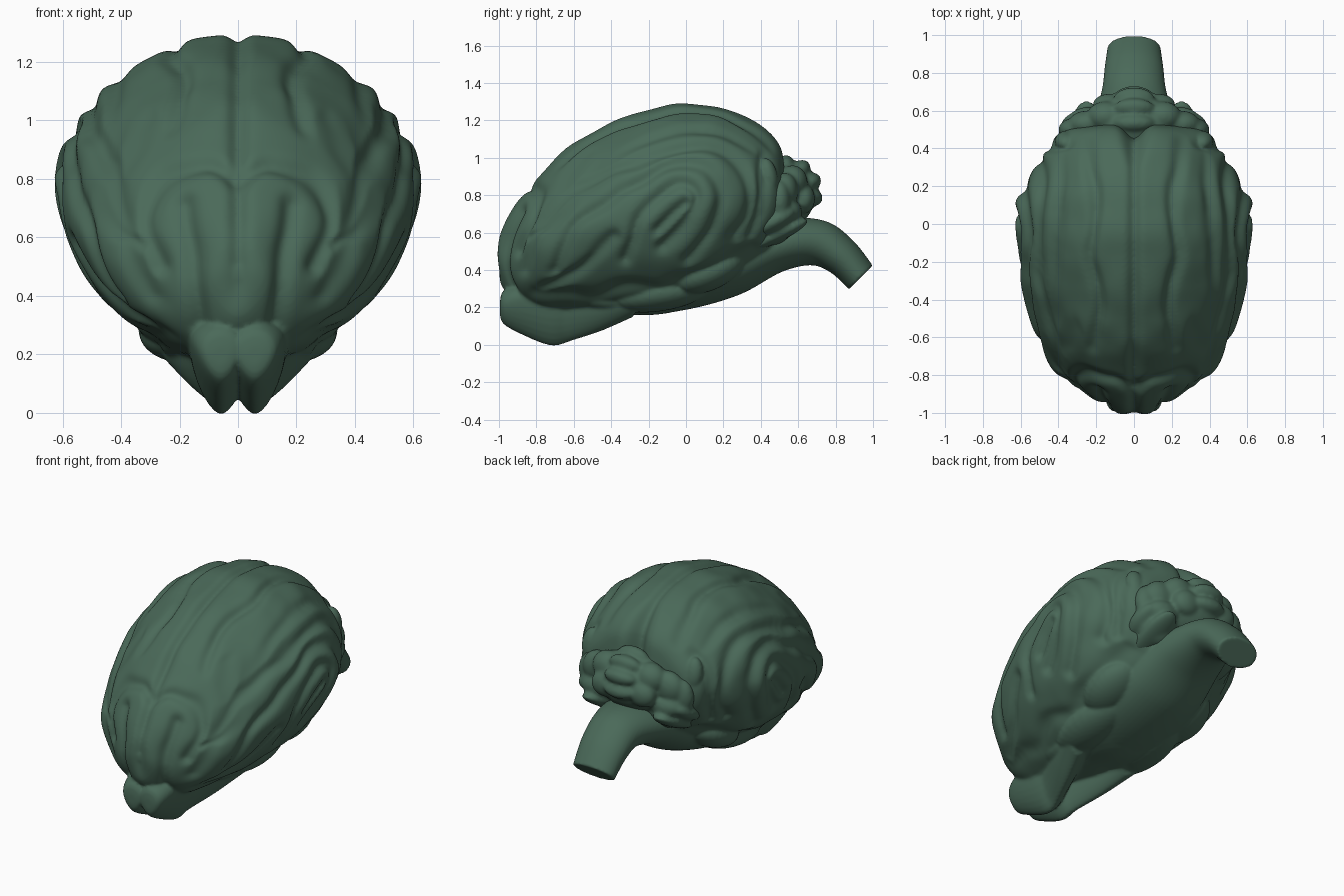
import bpy, bmesh, math
from mathutils import Vector, noise, kdtree

cube = bpy.data.objects.get("Cube")
if cube:
    bpy.data.objects.remove(cube)

green = bpy.data.materials.new("dark green")
green.use_nodes = True
COLOUR = (0.069, 0.143, 0.1, 1)
green.diffuse_color = COLOUR
green.node_tree.nodes["Principled BSDF"].inputs["Base Color"].default_value = COLOUR


def spline(points, steps):
    """Smooth curve through points of any dimension."""
    pts = [points[0]] + list(points) + [points[-1]]
    out = []
    for a, b, c, d in zip(pts, pts[1:], pts[2:], pts[3:]):
        for i in range(steps):
            t = i / steps
            out.append([q + t * (r - p) / 2 + t * t * (p - 2.5 * q + 2 * r - s / 2)
                        + t ** 3 * (3 * (q - r) + s - p) / 2
                        for p, q, r, s in zip(a, b, c, d)])
    return out + [list(points[-1])]


def skin(bm, rings):
    """Join rings of points into a closed skin."""
    rows = [[bm.verts.new(p) for p in ring] for ring in rings]
    for low, high in zip(rows, rows[1:]):
        for i in range(len(low)):
            j = (i + 1) % len(low)
            bm.faces.new((low[i], low[j], high[j], high[i]))
    bm.faces.new(rows[0])
    bm.faces.new(rows[-1])
    bmesh.ops.recalc_face_normals(bm, faces=bm.faces)
    bm.normal_update()


def finish(name, bm, voxel, rounds):
    """Make the object and melt its overlapping lobes into one soft skin."""
    mesh = bpy.data.meshes.new(name)
    bm.to_mesh(mesh)
    bm.free()
    mesh.materials.append(green)
    obj = bpy.data.objects.new(name, mesh)
    bpy.context.collection.objects.link(obj)
    remesh = obj.modifiers.new("fuse", "REMESH")
    remesh.mode = "VOXEL"
    remesh.voxel_size = voxel
    remesh.use_smooth_shade = True
    soften = obj.modifiers.new("soften", "SMOOTH")
    soften.iterations = rounds


def section(y, top, bottom, width, middle, count, upper, lower, x0=0):
    """Egg-shaped ring across y, widest at the middle height."""
    ring = []
    for i in range(count):
        a = 2 * math.pi * (i + 0.5) / count
        c, s = math.cos(a), math.sin(a)
        p = 2 / (lower if s < 0 else upper)
        x = math.copysign(abs(c) ** p, c) * width
        rise = abs(s) ** p
        z = middle + (rise * (top - middle) if s > 0 else rise * (bottom - middle))
        ring.append((x0 + x, y, z))
    return ring


# Cerebrum stations: y, top, bottom, half width, widest height
CEREBRUM = [(-.995, .50, .45, .03, .48), (-.98, .61, .33, .1, .46),
            (-.9, .765, .24, .245, .47), (-.78, .90, .19, .41, .52),
            (-.6, 1.07, .17, .505, .6), (-.35, 1.2, .17, .58, .7),
            (-.1, 1.28, .18, .615, .77), (.1, 1.28, .25, .62, .79),
            (.25, 1.25, .33, .55, .8), (.4, 1.17, .42, .455, .8),
            (.49, 1.08, .55, .35, .8), (.525, .96, .72, .15, .82)]

# Grooves seen from the side (y, z), above (x, y) and the front (x, z)
SIDE = [[(-.86, .4), (-.8, .62), (-.55, .85), (-.2, 1), (.1, 1.05), (.28, .95), (.33, .75), (.26, .58)],
        [(-.7, .4), (-.6, .62), (-.35, .8), (-.1, .95), (.1, .94), (.2, .8), (.12, .6), (0, .46)],
        [(-.32, .48), (-.25, .68), (-.05, .85), (.07, .8), (0, .65), (-.12, .52)],
        [(-.14, .62), (-.06, .7), (0, .75)],
        [(-.8, .28), (-.5, .27), (-.3, .33), (-.1, .31), (.15, .42), (.36, .52)],
        [(.4, 1), (.4, .8), (.34, .6)],
        [(-.76, .3), (-.55, .42), (-.4, .58)]]
ABOVE = [[(.24, .44), (.2, .1), (.22, -.2), (.17, -.45), (.22, -.65)],
         [(.37, .42), (.39, .1), (.41, -.2), (.43, -.45), (.36, -.7)]]
FRONT = [[(.02, .8), (.1, .84), (.24, .8), (.32, .68), (.26, .5)],
         [(.13, .32), (.14, .5), (.18, .7)],
         [(.3, 1), (.35, .9), (.43, .75), (.42, .63), (.33, .58)]]


def groove_tree(lines):
    """Search tree over every point along the grooves."""
    points = [(*p, 0) for line in lines for p in spline(line, 20)]
    tree = kdtree.KDTree(len(points))
    for i, p in enumerate(points):
        tree.insert(p, i)
    tree.balance()
    return tree


brain = bmesh.new()
skin(brain, [section(*s, 280, 1.8, 1.8) for s in spline(CEREBRUM, 13)])
side, above, front = groove_tree(SIDE), groove_tree(ABOVE), groove_tree(FRONT)
moves = []
for v in brain.verts:
    x, y, z = abs(v.co.x), v.co.y, v.co.z
    n = v.normal
    wobble = noise.noise_vector(Vector((x, y, z)) * 5) * 0.025
    wx, wy, wz = x + wobble.x, y + wobble.y, z + wobble.z
    depth = 0
    for mask, tree, flat in ((abs(n.x) - .35, side, (wy, wz, 0)),
                             (n.z - .5, above, (wx, wy, 0)),
                             (-n.y - .35, front, (wx, wz, 0))):
        if mask > 0:
            away = tree.find(flat)[2]
            depth = max(depth, min(1, mask * 3) * math.exp(-(away / .032) ** 2))
    push = 0.011 - 0.027 * depth + 0.01 * noise.noise(Vector((x, y, z)) * 6)
    # Fissure between the hemispheres, deepest at the rear
    if z > .35:
        rear = max(0, min(1, (y - .3) / .2))
        fade = min(1, (z - .35) / .3)
        push -= fade * (.03 + .05 * rear) * math.exp(-(x / (.03 + .03 * rear)) ** 2)
    moves.append(n * push)
for v, move in zip(brain.verts, moves):
    v.co += move


def lobe(bm, centre, radii, lean=0):
    """Soft egg added to a cluster, leaning about x."""
    made = bmesh.ops.create_uvsphere(bm, u_segments=28, v_segments=18, radius=1)["verts"]
    for v in made:
        p = Vector([c * r for c, r in zip(v.co, radii)])
        c, s = math.cos(lean), math.sin(lean)
        v.co = Vector((p.x, p.y * c - p.z * s, p.y * s + p.z * c)) + Vector(centre)


def add_lobes(bm, lobes, signs=(1, -1)):
    for centre, radii, lean in lobes:
        for sign in signs:
            lobe(bm, (sign * centre[0], *centre[1:]), radii, lean)


# Brain stem: y, z, half width, half height, tilt of each ring
STEM = [(-.45, .25, .06, .06, 0), (-.25, .27, .2, .11, 0), (0, .33, .28, .14, .15),
        (.25, .43, .28, .165, .25), (.5, .53, .23, .14, .1), (.7, .545, .172, .125, -.3),
        (.83, .475, .155, .105, -.6), (.935, .36, .14, .09, -.79)]
rings = []
for y, z, w, h, tilt in spline(STEM, 8):
    ring = []
    for i in range(48):
        a = i * math.tau / 48
        up = h * math.sin(a)
        ring.append((w * math.cos(a), y - up * math.sin(tilt), z + up * math.cos(tilt)))
    rings.append(ring)
skin(brain, rings)

# Olfactory bulbs and tracts, one per side, spreading towards the rear
BULB = [(-.995, .23, .16, .03, .2), (-.975, .29, .11, .075, .22), (-.88, .325, .055, .105, .25),
        (-.72, .31, -.005, .11, .24), (-.6, .3, .025, .1, .23), (-.45, .32, .075, .1, .22),
        (-.28, .35, .15, .1, .25)]
for sign in (1, -1):
    skin(brain, [section(*s, 32, 2, 1.6, sign * (.058 + max(0, s[0] + .65) * .35))
                 for s in spline(BULB, 6)])

# Swellings under the cerebrum
add_lobes(brain, [((.19, -.14, .28), (.15, .28, .1), .15), ((.26, .12, .39), (.15, .2, .1), .4),
                  ((.15, -.4, .25), (.12, .24, .08), -.1)])

# Rounded folds at the rear edge of each hemisphere
add_lobes(brain, [((.38, .38, .82), (.065, .06, .16), .1), ((.37, .3, .68), (.09, .07, .18), -.3),
                  ((.36, .44, .9), (.06, .05, .1), .2)])
finish("cerebrum_and_stem", brain, 0.01, 3)

# Cerebellum: middle ridge of stacked folds, then the side lobes
middle = [((0, .52, .8), (.25, .17, .18), 0)]
for i in range(4):
    a = math.radians(92 - 35 * i)
    middle.append(((0, .54 + .13 * math.cos(a), .82 + .13 * math.sin(a)), (.11, .065, .05), a))
sides = [((.15, .57, .87), (.1, .08, .09), 0), ((.13, .63, .78), (.09, .06, .08), 0),
         ((.25, .53, .82), (.1, .07, .1), 0), ((.24, .55, .71), (.11, .07, .07), .4),
         ((.32, .5, .77), (.08, .06, .11), 0), ((.32, .47, .66), (.08, .13, .05), .5),
         ((.25, .49, .59), (.09, .18, .04), .45), ((.2, .46, .7), (.18, .13, .17), 0)]
cerebellum = bmesh.new()
add_lobes(cerebellum, middle, (1,))
add_lobes(cerebellum, sides)
finish("cerebellum", cerebellum, 0.011, 9)
